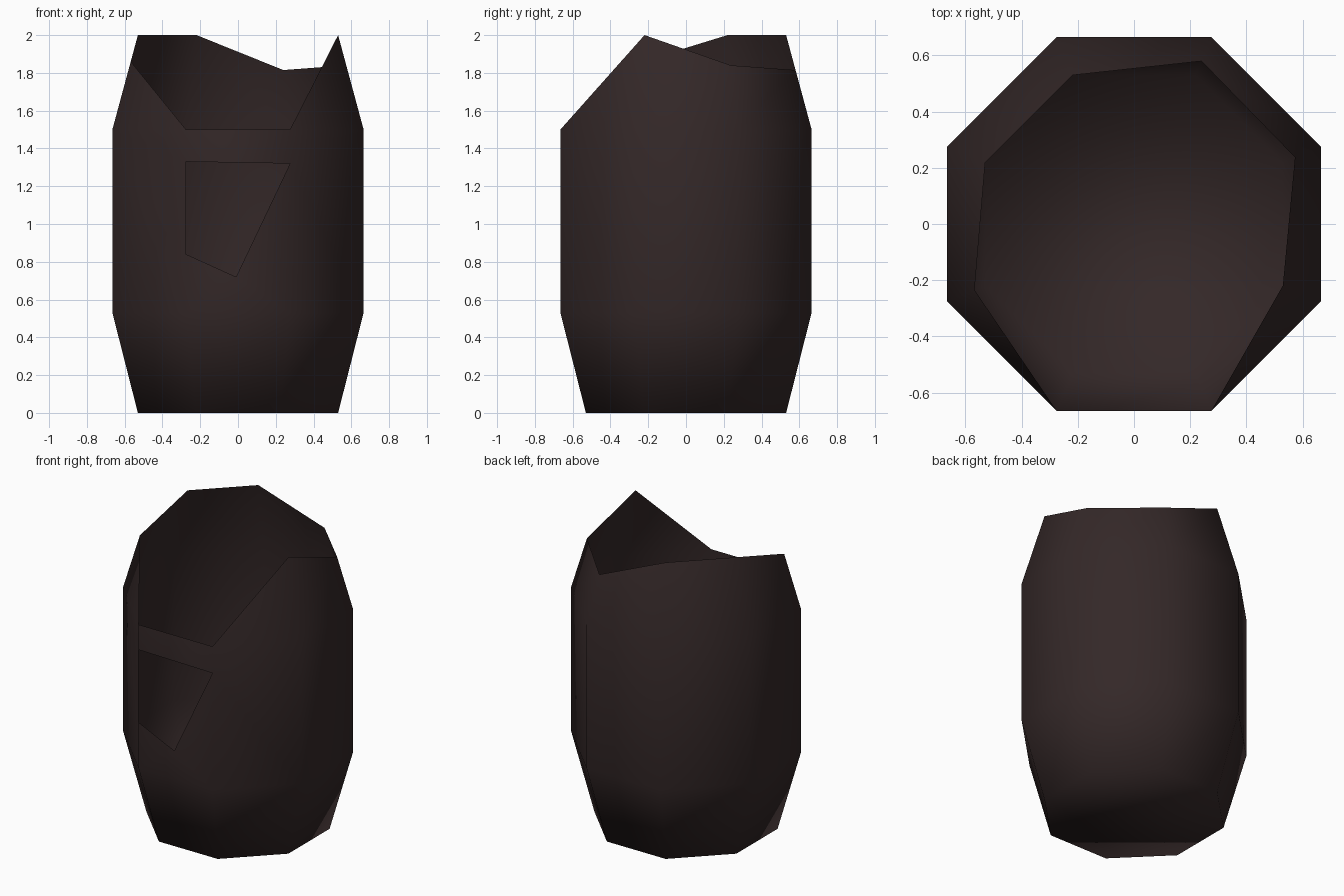
import bpy, bmesh, math

if "Cube" in bpy.data.objects:
    bpy.data.objects.remove(bpy.data.objects["Cube"])

# one flat colour
mat = bpy.data.materials.new("dark brown bark")
mat.diffuse_color = (0.034, 0.021, 0.021, 1)
mat.use_nodes = True
mat.node_tree.nodes["Principled BSDF"].inputs["Base Color"].default_value = mat.diffuse_color

N = 8
WIDE, NARROW = 0.665, 0.53          # half widths of the octagon
Z_LOW, Z_HIGH, Z_TOP = 0.53, 1.5, 2.0
RIM = [1.84, 1.815, 2.0, 2.0, 1.86, 1.5, 1.5, 2.0]   # jagged rim heights per corner

bm = bmesh.new()

def corner(k, half, z):
    a = math.radians(22.5 + 45 * k)
    r = half / math.cos(math.pi / 8)
    return bm.verts.new((r * math.cos(a), r * math.sin(a), z))

# octagon rings
base = [corner(k, NARROW, 0) for k in range(N)]
low = [corner(k, WIDE, Z_LOW) for k in range(N)]
high = [corner(k, WIDE, Z_HIGH) for k in range(N)]
rim = []
for k, z in enumerate(RIM):
    t = (z - Z_HIGH) / (Z_TOP - Z_HIGH)
    rim.append(high[k] if t == 0 else corner(k, WIDE + (NARROW - WIDE) * t, z))

# corners of the hole in the front (corners 5 and 6 are front left and right)
x = high[6].co.x
h_left_low = bm.verts.new((-x, -WIDE, 0.84))
h_left_top = bm.verts.new((-x, -WIDE, 1.33))
h_right = bm.verts.new((x, -WIDE, 1.32))
h_tip = bm.verts.new((-0.01, -WIDE, 0.72))

# closed bottom
bm.faces.new(base[::-1])

# walls
for k in range(N):
    j = (k + 1) % N
    bm.faces.new((base[k], base[j], low[j], low[k]))
    if k == 4:      # front left wall shares the hole's left edge
        bm.faces.new((low[4], low[5], h_left_low, h_left_top, high[5], high[4]))
    elif k == 6:    # front right wall shares the hole's right corner
        bm.faces.new((low[6], low[7], high[7], high[6], h_right))
    elif k != 5:
        bm.faces.new((low[k], low[j], high[j], high[k]))
    # broken upper edge, absent at the front
    up = [high[k], high[j]]
    up += [v for v in (rim[j], rim[k]) if v not in up]
    if len(up) > 2:
        bm.faces.new(up)

# front wall around the hole
bm.faces.new((h_left_top, h_right, high[6], high[5]))
bm.faces.new((low[5], low[6], h_tip))
bm.faces.new((low[6], h_right, h_tip))
bm.faces.new((low[5], h_tip, h_left_low))

for f in bm.faces:
    f.smooth = True

me = bpy.data.meshes.new("hollow_stump")
bm.to_mesh(me)
bm.free()
me.materials.append(mat)
ob = bpy.data.objects.new("hollow_stump", me)
bpy.context.collection.objects.link(ob)
